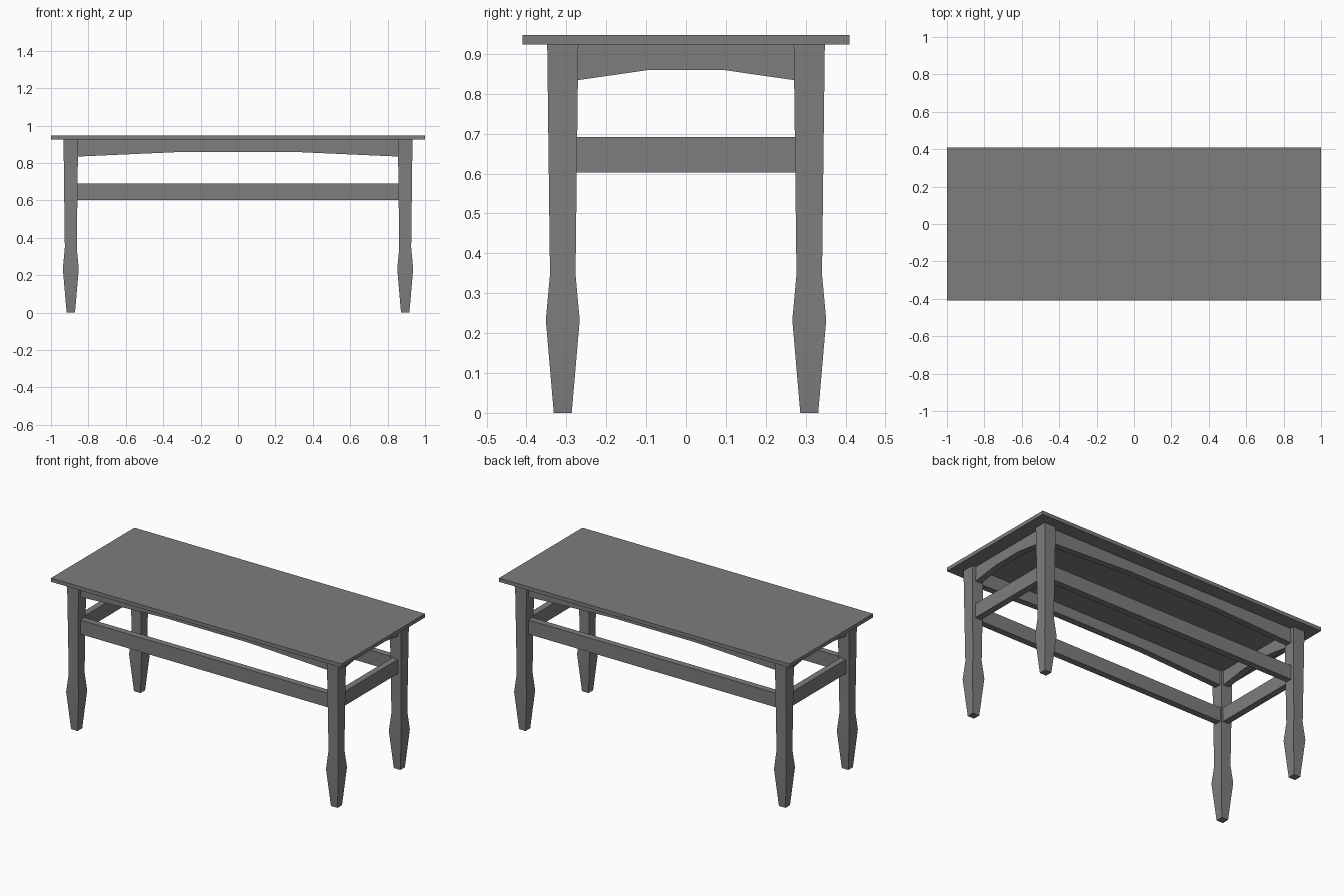
import bpy
import bmesh
from math import pi, radians
from mathutils import Matrix

if "Cube" in bpy.data.objects:
    bpy.data.objects.remove(bpy.data.objects["Cube"])

LEG_X, LEG_Y = 0.894, 0.309
TOP_Z = 0.924

# Dark grey finish
dark = bpy.data.materials.new("dark_grey")
dark.diffuse_color = (0.205, 0.205, 0.205, 1)
dark.use_nodes = True
dark.node_tree.nodes["Principled BSDF"].inputs["Base Color"].default_value = dark.diffuse_color


def finish(name, bm):
    bmesh.ops.recalc_face_normals(bm, faces=bm.faces)
    mesh = bpy.data.meshes.new(name)
    bm.to_mesh(mesh)
    bm.free()
    mesh.materials.append(dark)
    obj = bpy.data.objects.new(name, mesh)
    bpy.context.collection.objects.link(obj)
    return obj


def box(name, size, center):
    bm = bmesh.new()
    bmesh.ops.create_cube(bm, size=1)
    bmesh.ops.scale(bm, vec=size, verts=bm.verts)
    bmesh.ops.translate(bm, vec=center, verts=bm.verts)
    return finish(name, bm)


def leg(name, x, y):
    # Square rings of (half width, height), bridged into a tapered leg
    rings = [(0.0225, 0), (0.0425, 0.233), (0.032, 0.347), (0.039, TOP_Z)]
    bm = bmesh.new()
    loops = [[bm.verts.new((x + sx * h, y + sy * h, z))
              for sx, sy in ((-1, -1), (1, -1), (1, 1), (-1, 1))] for h, z in rings]
    for a, b in zip(loops, loops[1:]):
        for i in range(4):
            j = (i + 1) % 4
            bm.faces.new((a[i], a[j], b[j], b[i]))
    bm.faces.new(loops[0])
    bm.faces.new(loops[-1])
    # Soft bends along each side, sharp corners
    for f in bm.faces:
        f.smooth = True
    bmesh.ops.recalc_face_normals(bm, faces=bm.faces)
    for e in bm.edges:
        e.smooth = e.calc_face_angle() < radians(30)
    finish(name, bm)


def rail(name, profile, offset, thickness, angle):
    # Outline in the x-z plane, extruded, then turned to its side of the table
    bm = bmesh.new()
    face = bm.faces.new([bm.verts.new((u, -offset - thickness / 2, z)) for u, z in profile])
    ext = bmesh.ops.extrude_face_region(bm, geom=[face])
    verts = [v for v in ext["geom"] if isinstance(v, bmesh.types.BMVert)]
    bmesh.ops.translate(bm, vec=(0, thickness, 0), verts=verts)
    bmesh.ops.transform(bm, matrix=Matrix.Rotation(angle, 4, 'Z'), verts=bm.verts)
    finish(name, bm)


# Tabletop
box("tabletop", (2, 0.82, 0.023), (0, 0, TOP_Z + 0.0115))

# Four legs
for side, sx in (("left", -1), ("right", 1)):
    for end, sy in (("front", -1), ("back", 1)):
        leg(f"{end}_{side}_leg", sx * LEG_X, sy * LEG_Y)

# Arched aprons under the top and straight stretchers below them
sides = [("front", 0, 0.858, 0.30, 0.303), ("right", pi / 2, 0.272, 0.098, 0.89),
         ("back", pi, 0.858, 0.30, 0.303), ("left", -pi / 2, 0.272, 0.098, 0.89)]
for side, angle, half, flat, offset in sides:
    apron = [(-half, TOP_Z), (-half, 0.834), (-flat, 0.859),
             (flat, 0.859), (half, 0.834), (half, TOP_Z)]
    rail(f"{side}_apron", apron, offset, 0.04, angle)
    w = half + 0.003
    stretcher = [(-w, 0.603), (w, 0.603), (w, 0.691), (-w, 0.691)]
    rail(f"{side}_stretcher", stretcher, offset, 0.04, angle)
